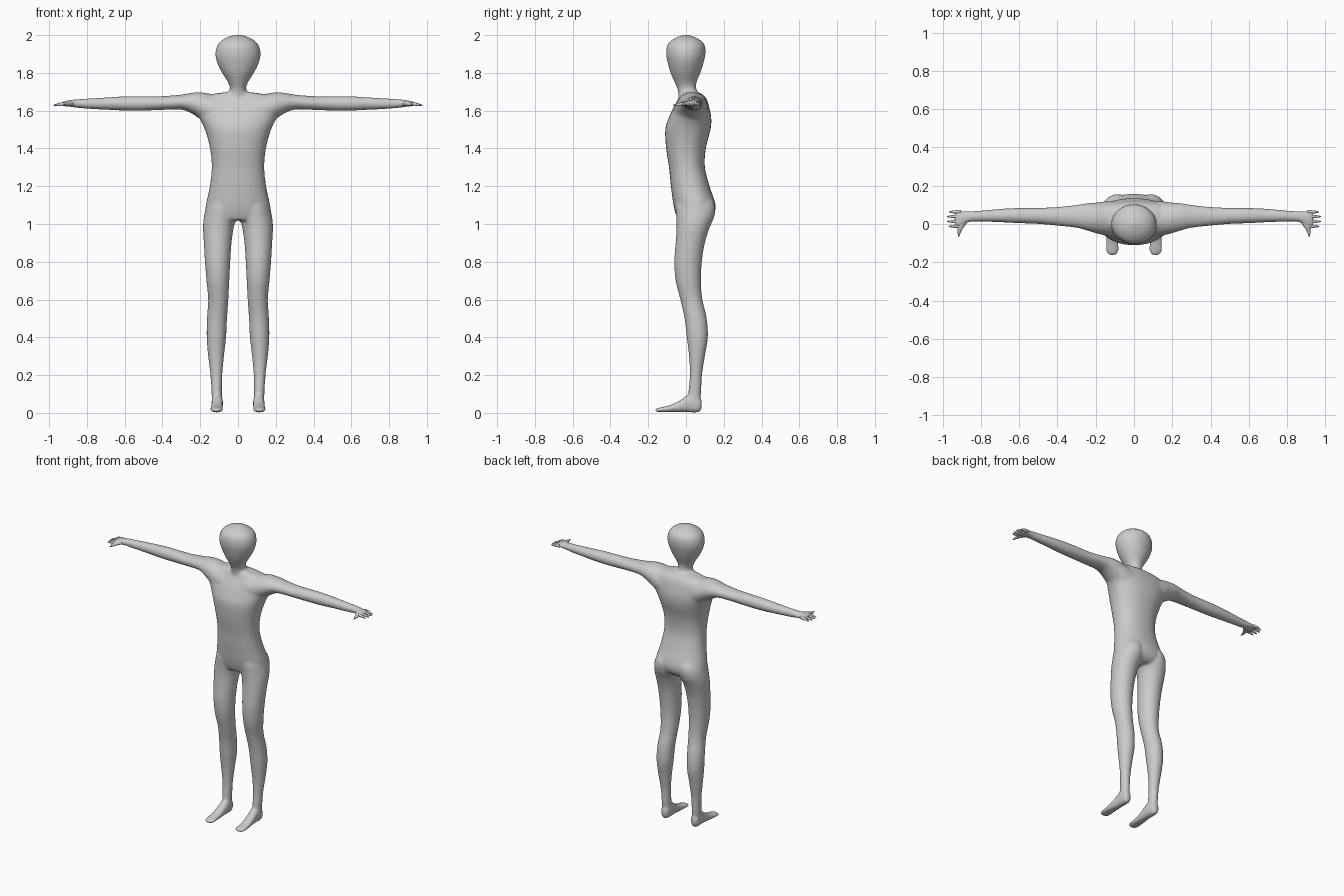
import bpy, bmesh, math

grey = bpy.data.materials.new("plain grey")
grey.diffuse_color = (0.6, 0.6, 0.6, 1)


def spline(a, b, c, d, t):
    return [0.5 * (2*q + (r-p)*t + (2*p-5*q+4*r-s)*t*t + (3*q-p-3*r+s)*t**3)
            for p, q, r, s in zip(a, b, c, d)]


def loft(bm, axis, rows, side=1, power=2.0, n=32, steps=4):
    """Rows: position on axis, then low/high limits on the two other axes."""
    fine = []
    for i in range(len(rows) - 1):
        p = [rows[max(0, min(len(rows) - 1, i + k))] for k in (-1, 0, 1, 2)]
        fine += [spline(*p, k / steps) for k in range(steps)]
    fine.append(rows[-1])
    others = [k for k in range(3) if k != axis]
    rings = []
    for t, a0, a1, b0, b1 in fine:
        ring = []
        for k in range(n):
            w = 2 * math.pi * k / n
            c, s = math.cos(w), math.sin(w)
            co = [0, 0, 0]
            co[axis] = t
            co[others[0]] = (a0+a1)/2 + (a1-a0)/2 * math.copysign(abs(c)**(2/power), c)
            co[others[1]] = (b0+b1)/2 + (b1-b0)/2 * math.copysign(abs(s)**(2/power), s)
            ring.append(bm.verts.new((co[0] * side, co[1], co[2])))
        rings.append(ring)
    for r, q in zip(rings, rings[1:]):
        for k in range(n):
            bm.faces.new((r[k], r[(k+1) % n], q[(k+1) % n], q[k]))
    bm.faces.new(rings[0])
    bm.faces.new(rings[-1])


def finish(bm, name):
    bmesh.ops.recalc_face_normals(bm, faces=bm.faces)
    for f in bm.faces:
        f.smooth = True
    me = bpy.data.meshes.new(name)
    bm.to_mesh(me)
    bm.free()
    me.materials.append(grey)
    ob = bpy.data.objects.new(name, me)
    bpy.context.collection.objects.link(ob)
    return ob


# Torso and head sections: z, half width, front y, back y
torso = [(1.02, .13, -.04, .115), (1.045, .172, -.052, .145), (1.1, .17, -.066, .157),
         (1.2, .149, -.08, .125), (1.3, .139, -.09, .10), (1.4, .148, -.105, .105),
         (1.5, .175, -.11, .13), (1.56, .205, -.092, .134), (1.61, .235, -.07, .125),
         (1.655, .225, -.045, .112), (1.685, .15, -.03, .09), (1.698, .06, -.02, .06)]
head = [(1.64, .07, -.04, .08), (1.68, .058, -.04, .07), (1.715, .043, -.045, .055),
        (1.75, .053, -.06, .056), (1.8, .084, -.082, .076), (1.85, .109, -.096, .092),
        (1.9, .12, -.105, .103), (1.95, .107, -.098, .098), (1.98, .074, -.066, .066),
        (1.995, .038, -.033, .033), (2.003, .004, -.003, .003)]
# Leg sections: z, inner x, outer x, front y, back y
leg = [(.03, .086, .138, .015, .075), (.1, .085, .14, .012, .08), (.2, .083, .146, .02, .085),
       (.3, .074, .158, .016, .1), (.4, .063, .166, .004, .116), (.5, .058, .164, -.008, .11),
       (.6, .051, .158, -.03, .087), (.7, .046, .167, -.055, .079), (.8, .041, .175, -.062, .084),
       (.9, .034, .181, -.055, .1), (.98, .023, .185, -.05, .125), (1.04, .005, .18, -.052, .15),
       (1.1, .003, .165, -.055, .154), (1.16, .02, .13, -.04, .12)]
# Foot sections: y, inner x, outer x, bottom z, top z
foot = [(.084, .1, .125, .03, .06), (.07, .086, .137, .004, .09), (.03, .08, .14, .002, .105),
        (0, .08, .14, .004, .09), (-.04, .08, .143, .004, .062), (-.09, .08, .146, .004, .04),
        (-.14, .08, .146, .004, .028), (-.157, .088, .138, .007, .022), (-.165, .1, .128, .012, .018)]
# Arm and palm sections: x, front y, back y, bottom z, top z
arm = [(.08, -.07, .12, 1.5, 1.68), (.15, -.06, .118, 1.52, 1.69), (.2, -.048, .112, 1.555, 1.697),
       (.25, -.033, .108, 1.588, 1.694), (.3, -.02, .1, 1.605, 1.685), (.4, -.009, .089, 1.604, 1.677),
       (.5, 0, .085, 1.6, 1.677), (.6, .004, .084, 1.6, 1.676), (.7, .009, .079, 1.605, 1.67),
       (.8, .012, .07, 1.61, 1.664), (.86, .01, .067, 1.616, 1.66), (.9, -.012, .068, 1.622, 1.654),
       (.925, -.022, .07, 1.624, 1.648), (.938, -.014, .064, 1.628, 1.642)]

bm = bmesh.new()
loft(bm, 2, [(z, -w, w, f, b) for z, w, f, b in torso], power=2.25)
loft(bm, 2, [(z, -w, w, f, b) for z, w, f, b in head])
for s in (1, -1):
    loft(bm, 2, leg, s)
    loft(bm, 1, foot, s, power=2.3)
    loft(bm, 0, arm, s)
body = finish(bm, "body")

# Fuse the lofted parts into one skin and soften the joins
mod = body.modifiers.new("fuse", 'REMESH')
mod.mode = 'VOXEL'
mod.voxel_size = 0.008
mod.use_smooth_shade = True
mod = body.modifiers.new("soften", 'SMOOTH')
mod.factor = 0.5
mod.iterations = 6

# Fingers and thumbs, tapered to blunt points
for s, label in ((1, "left"), (-1, "right")):
    bm = bmesh.new()
    for y, tip in ((.063, .968), (.039, .978), (.013, .978), (-.012, .97)):
        loft(bm, 0, [(.905, y-.011, y+.011, 1.627, 1.646), (.94, y-.008, y+.008, 1.626, 1.643),
                     (tip-.012, y-.005, y+.005, 1.624, 1.635), (tip, y-.001, y+.001, 1.626, 1.629)],
             s, n=12, steps=3)
    finish(bm, label + "_fingers")
    bm = bmesh.new()
    loft(bm, 1, [(.01, .87, .92, 1.624, 1.65), (-.02, .892, .922, 1.624, 1.645),
                 (-.045, .906, .922, 1.624, 1.638), (-.068, .914, .918, 1.628, 1.632)],
         s, n=12, steps=3)
    finish(bm, label + "_thumb")
